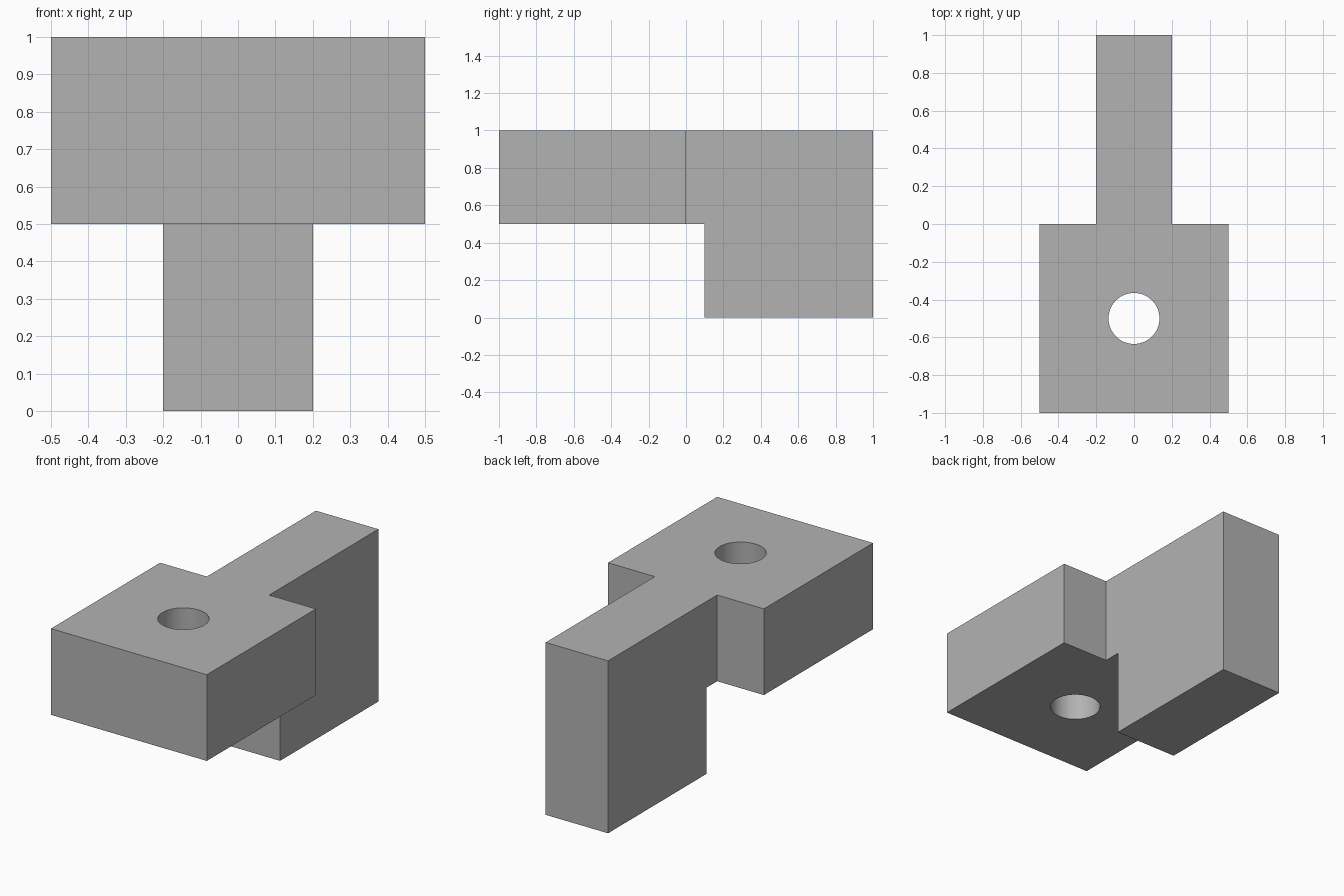
import bpy
import bmesh
from math import radians
from mathutils import Vector

cube = bpy.data.objects.get("Cube")
if cube:
    bpy.data.objects.remove(cube, do_unlink=True)

# Single flat grey
grey = bpy.data.materials.new("plain grey")
grey.use_nodes = True
colour = (0.45, 0.45, 0.45, 1)
grey.diffuse_color = colour
grey.node_tree.nodes["Principled BSDF"].inputs["Base Color"].default_value = colour


def add_prism(name, outline, depth):
    """Extrude a flat outline along the depth vector."""
    bm = bmesh.new()
    face = bm.faces.new([bm.verts.new(p) for p in outline])
    extruded = bmesh.ops.extrude_face_region(bm, geom=[face], use_keep_orig=True)
    moved = [v for v in extruded["geom"] if isinstance(v, bmesh.types.BMVert)]
    bmesh.ops.translate(bm, verts=moved, vec=Vector(depth))
    bmesh.ops.recalc_face_normals(bm, faces=bm.faces)
    mesh = bpy.data.meshes.new(name)
    bm.to_mesh(mesh)
    bm.free()
    mesh.materials.append(grey)
    obj = bpy.data.objects.new(name, mesh)
    bpy.context.collection.objects.link(obj)
    return obj


def combine(target, other, operation):
    """Apply a boolean and remove the helper."""
    mod = target.modifiers.new(operation.lower(), "BOOLEAN")
    mod.operation = operation
    mod.solver = "EXACT"
    mod.object = other
    bpy.context.view_layer.objects.active = target
    bpy.ops.object.modifier_apply(modifier=mod.name)
    bpy.data.objects.remove(other, do_unlink=True)


# Square head block
bracket = add_prism(
    "bracket", [(-0.5, -1, 0.5), (0.5, -1, 0.5), (0.5, 0, 0.5), (-0.5, 0, 0.5)], (0, 0, 0.5))

# Narrow arm with its downward leg, run slightly into the head
side_profile = [(-0.1, 0.5), (0.1, 0.5), (0.1, 0), (1, 0), (1, 1), (-0.1, 1)]
arm = add_prism("arm", [(-0.2, y, z) for y, z in side_profile], (0.4, 0, 0))
combine(bracket, arm, "UNION")

# Round through hole
bpy.ops.mesh.primitive_cylinder_add(vertices=64, radius=0.135, depth=1, location=(0, -0.5, 0.75))
drill = bpy.context.object
drill.name = "hole_cutter"
drill.hide_render = True
drill.data.materials.append(grey)
combine(bracket, drill, "DIFFERENCE")

# Smooth hole wall, crisp block edges
bpy.ops.object.select_all(action="DESELECT")
bracket.select_set(True)
bpy.context.view_layer.objects.active = bracket
bpy.ops.object.shade_smooth_by_angle(angle=radians(30))
